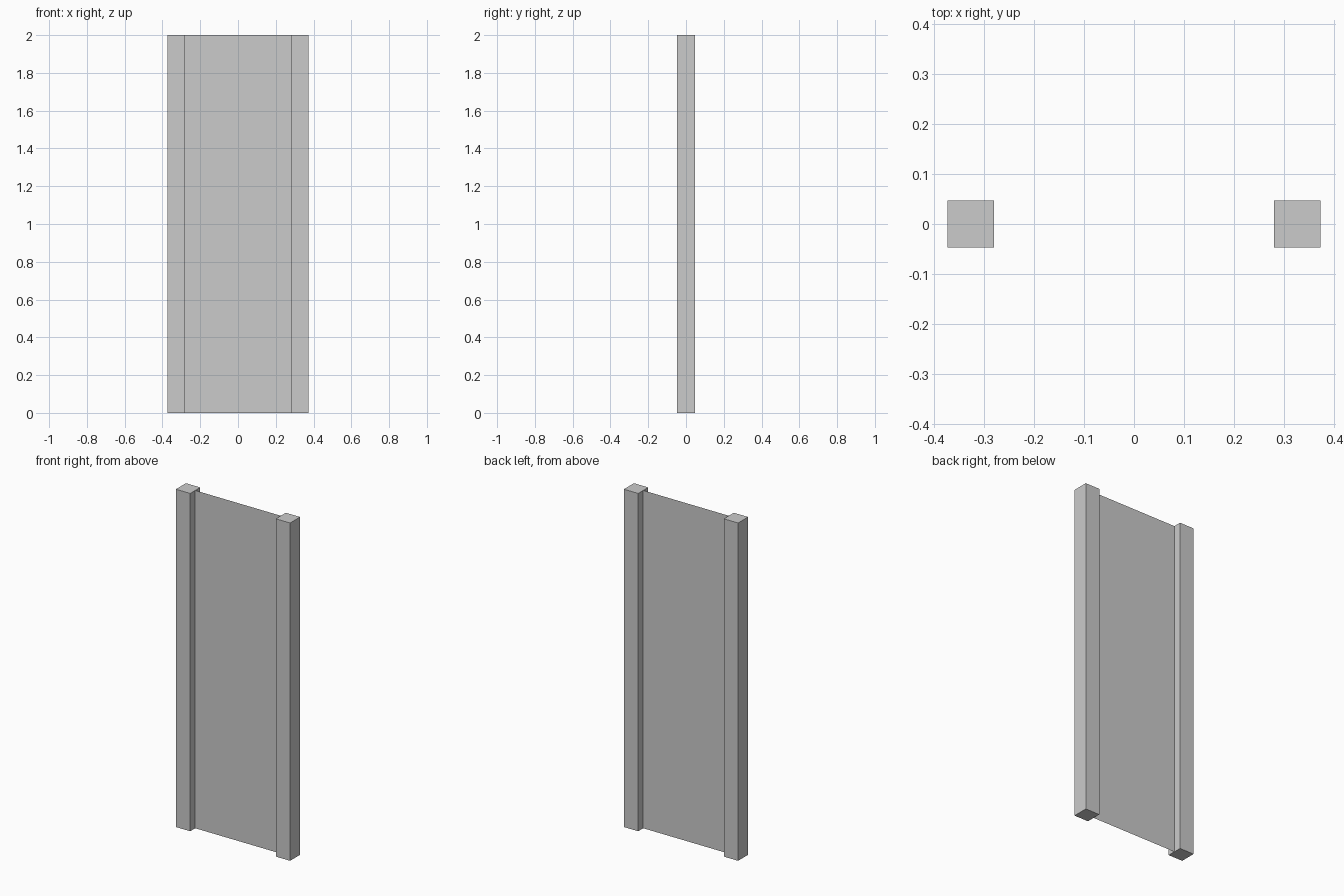
import bpy
import bmesh
from mathutils import Matrix

if "Cube" in bpy.data.objects:
    bpy.data.objects.remove(bpy.data.objects["Cube"])

HEIGHT = 2.0
POST = 0.0935      # square post width
POST_X = 0.327     # post centre offset from the middle


def make_object(name, bm):
    mesh = bpy.data.meshes.new(name)
    bm.to_mesh(mesh)
    bm.free()
    obj = bpy.data.objects.new(name, mesh)
    bpy.context.collection.objects.link(obj)
    return obj


# Square posts at both sides
for name, side in (("left_post", -1), ("right_post", 1)):
    bm = bmesh.new()
    placement = (Matrix.Translation((side * POST_X, 0, HEIGHT / 2))
                 @ Matrix.Diagonal((POST, POST, HEIGHT, 1)))
    bmesh.ops.create_cube(bm, size=1, matrix=placement)
    make_object(name, bm)

# Thin sheet spanning between the inner faces of the posts
half = POST_X - POST / 2
bm = bmesh.new()
corners = [(-half, 0, 0), (half, 0, 0), (half, 0, HEIGHT), (-half, 0, HEIGHT)]
bm.faces.new([bm.verts.new(c) for c in corners])
make_object("panel", bm)
